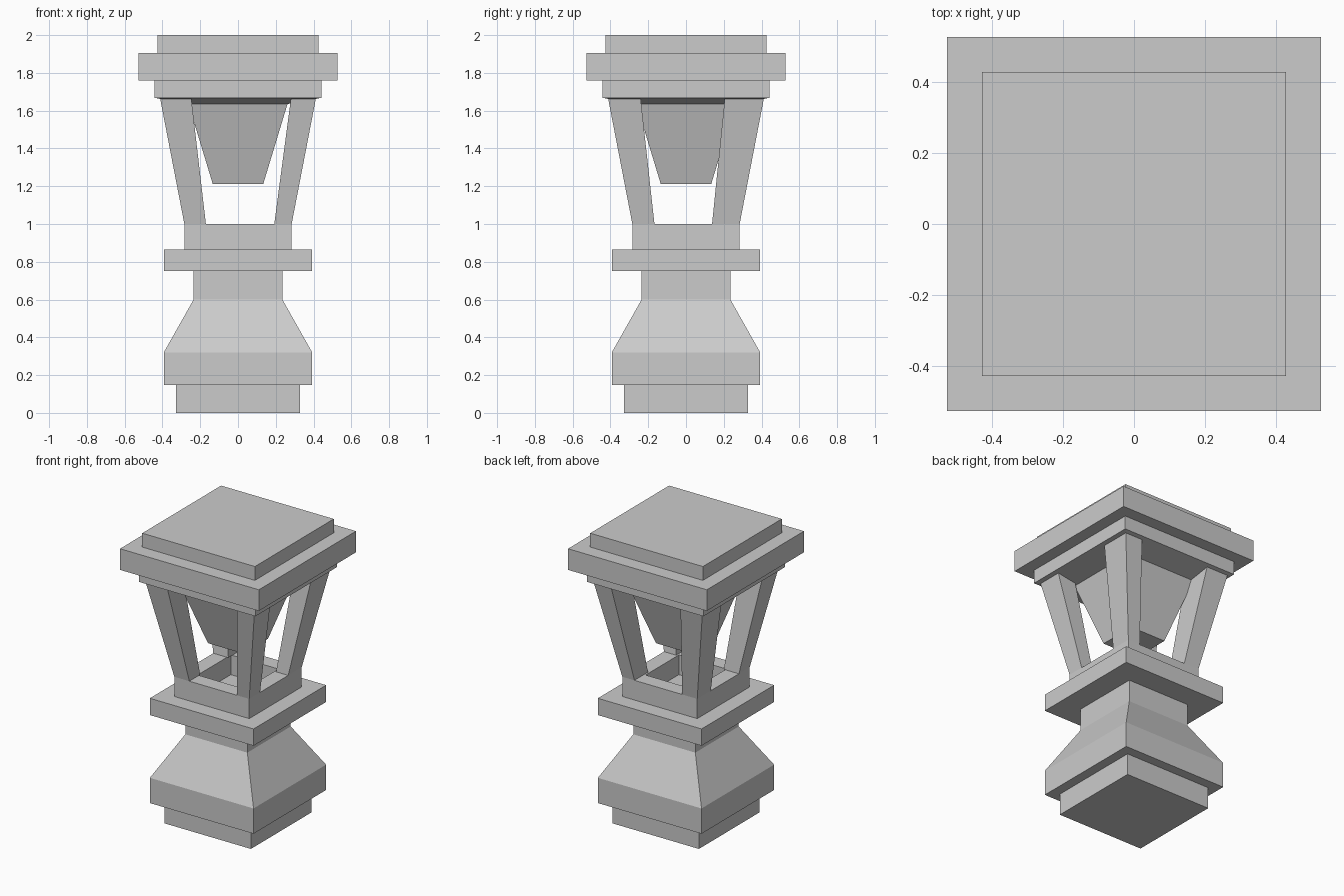
import bpy, bmesh

if "Cube" in bpy.data.objects:
    bpy.data.objects.remove(bpy.data.objects["Cube"])


def loft(name, rings):
    """Join four-cornered rings (x0, x1, y0, y1, z) into a capped solid."""
    bm = bmesh.new()
    loops = []
    for x0, x1, y0, y1, z in rings:
        corners = ((x0, y0), (x1, y0), (x1, y1), (x0, y1))
        loops.append([bm.verts.new((x, y, z)) for x, y in corners])
    for a, b in zip(loops, loops[1:]):
        for i in range(4):
            j = (i + 1) % 4
            bm.faces.new((a[i], a[j], b[j], b[i]))
    bm.faces.new(loops[0][::-1])
    bm.faces.new(loops[-1])
    bmesh.ops.recalc_face_normals(bm, faces=bm.faces)
    mesh = bpy.data.meshes.new(name)
    bm.to_mesh(mesh)
    bm.free()
    obj = bpy.data.objects.new(name, mesh)
    bpy.context.collection.objects.link(obj)
    return obj


def square_profile(name, profile):
    """Square-section solid from (half width, height) pairs."""
    return loft(name, [(-h, h, -h, h, z) for h, z in profile])


# Stepped pedestal with a sunken tray in its top
square_profile("pedestal", [
    (0.327, 0), (0.327, 0.147), (0.393, 0.147), (0.393, 0.32),
    (0.235, 0.60), (0.235, 0.75), (0.393, 0.75), (0.393, 0.865),
    (0.284, 0.865), (0.284, 1.0), (0.18, 1.0), (0.18, 0.865)])

# Stepped roof, sloping underside and hanging tapered core
square_profile("roof_and_core", [
    (0.134, 1.213), (0.262, 1.635), (0.441, 1.668), (0.441, 1.76),
    (0.526, 1.76), (0.526, 1.905), (0.427, 1.905), (0.427, 2.0)])

# Four splayed corner posts: inner edge at (bottom, top) for each side
inner_x = {-1: (0.17, 0.247), 1: (0.192, 0.28)}
inner_y = {-1: (0.167, 0.24), 1: (0.138, 0.205)}
names_x = {-1: "left", 1: "right"}
names_y = {-1: "front", 1: "back"}
outer = (0.284, 0.412)
heights = (1.0, 1.663)
for sx in (-1, 1):
    for sy in (-1, 1):
        rings = [(sx * inner_x[sx][k], sx * outer[k],
                  sy * inner_y[sy][k], sy * outer[k], heights[k])
                 for k in (0, 1)]
        loft(f"{names_y[sy]}_{names_x[sx]}_post", rings)
